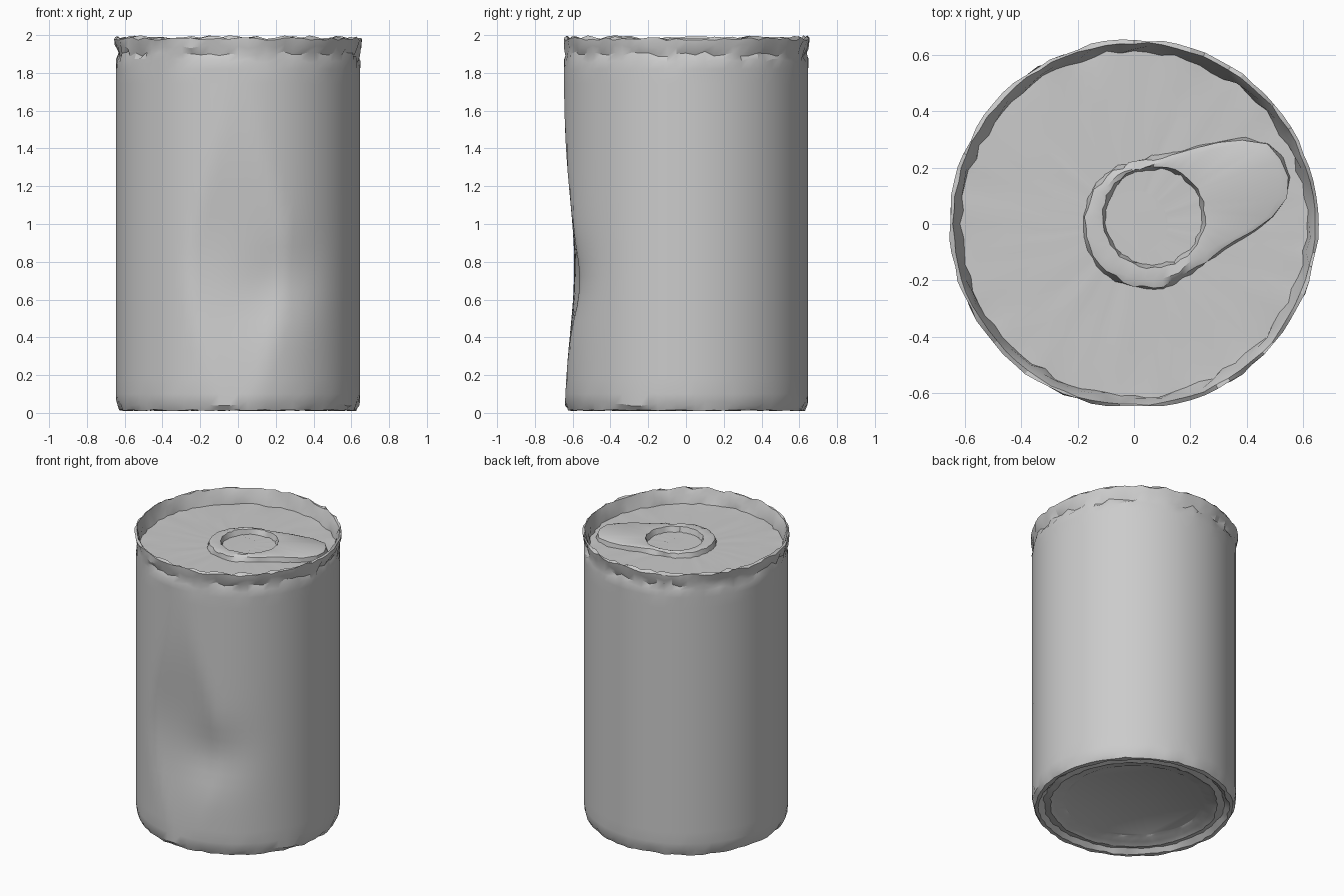
import bpy, bmesh, math, random
from math import sin, cos, pi, exp, radians

random.seed(7)
SIDES = 80
LID_Z = 1.89

cube = bpy.data.objects.get("Cube")
if cube:
    bpy.data.objects.remove(cube, do_unlink=True)

# One plain grey for the whole can
grey = bpy.data.materials.new("tin grey")
grey.use_nodes = True
colour = (0.6, 0.6, 0.6, 1)
grey.diffuse_color = colour
grey.node_tree.nodes["Principled BSDF"].inputs["Base Color"].default_value = colour


def loft(name, rings, cap_start=False, cap_end=False, closed=False):
    """Skin a stack of equal-length vertex rings."""
    bm = bmesh.new()
    loops = [[bm.verts.new(p) for p in ring] for ring in rings]
    pairs = list(zip(loops, loops[1:]))
    if closed:
        pairs.append((loops[-1], loops[0]))
    for a, b in pairs:
        for i in range(len(a)):
            j = (i + 1) % len(a)
            bm.faces.new((a[i], a[j], b[j], b[i]))
    for wanted, loop in ((cap_start, loops[0]), (cap_end, loops[-1])):
        if wanted:
            bm.faces.new(loop)
    bmesh.ops.recalc_face_normals(bm, faces=bm.faces)
    mesh = bpy.data.meshes.new(name)
    bm.to_mesh(mesh)
    bm.free()
    obj = bpy.data.objects.new(name, mesh)
    bpy.context.collection.objects.link(obj)
    mesh.materials.append(grey)
    bpy.ops.object.select_all(action='DESELECT')
    obj.select_set(True)
    bpy.context.view_layer.objects.active = obj
    bpy.ops.object.shade_smooth_by_angle(angle=radians(28))
    return obj


def dented(r, a, z):
    """Flatten the front and press in a soft dent below the middle."""
    x, y = r * cos(a), r * sin(a)
    press = 0.055 * exp(-((z - 0.78) / 0.5) ** 2)
    y = max(y, -0.647 + press) if y < -0.5 else y
    turn = (a - radians(290) - 0.25 * (z - 0.7)) / 0.32
    dent = 0.035 * exp(-turn ** 2 - ((z - 0.68) / 0.2) ** 2)
    return x * (1 - dent / r), y * (1 - dent / r), z


def ring(r, z, rough_r=0.0, rough_z=0.0):
    points = []
    for i in range(SIDES):
        a = 2 * pi * i / SIDES
        rr = r + random.uniform(-rough_r, rough_r)
        points.append(dented(rr, a, z + random.uniform(-rough_z, rough_z)))
    return points


# Can body: stepped base, dented wall, crumpled seam and sunken lid
rings = [ring(0.44, 0.06), ring(0.46, 0.05, 0.006), ring(0.50, 0.045, 0.006),
         ring(0.53, 0.03, 0.008), ring(0.57, 0.04, 0.008),
         ring(0.60, 0.012, 0.008, 0.003), ring(0.625, 0.014, 0.006, 0.004),
         ring(0.642, 0.05, 0.003, 0.015)]
rings += [ring(0.647, 0.1 + 1.72 * k / 22) for k in range(23)]
rings += [ring(0.645, 1.865, 0.004, 0.012), ring(0.636, 1.90, 0.014, 0.015),
          ring(0.65, 1.94, 0.008, 0.014), ring(0.655, 1.98, 0.005, 0.010),
          ring(0.643, 1.988, 0.004, 0.012), ring(0.625, 1.94, 0.008, 0.012),
          ring(0.612, LID_Z, 0.010, 0.004), ring(0.56, LID_Z, 0.006, 0.002)]
rings += [ring(r, LID_Z, 0, 0.002) for r in (0.45, 0.3, 0.12)]
loft("can_body", rings, True, True)

# Pull tab: a ring that widens into a long rounded tongue
HOLE = (0.07, 0.025)
TAB_SIDES = 44


def reach(a):
    """Distance from the hole centre to the tab's outline at angle a."""
    best = 0
    for k in range(31):
        t = k / 30
        dx = 0.05 + 0.35 * t - HOLE[0]
        dy = 0.15 * t - HOLE[1]
        rad = 0.235 - 0.075 * t
        along = dx * cos(a) + dy * sin(a)
        across = dy * cos(a) - dx * sin(a)
        if abs(across) < rad:
            best = max(best, along + math.sqrt(rad ** 2 - across ** 2))
    return best


def tab_ring(radius, z, rough):
    points = []
    for i in range(TAB_SIDES):
        a = 2 * pi * i / TAB_SIDES
        r = radius(a) + random.uniform(-rough, rough)
        points.append((HOLE[0] + r * cos(a), HOLE[1] + r * sin(a),
                       z + random.uniform(-rough, rough) * 0.4))
    return points


loft("pull_tab", [
    tab_ring(reach, LID_Z - 0.01, 0.008),
    tab_ring(lambda a: reach(a) - 0.012, LID_Z + 0.03, 0.008),
    tab_ring(lambda a: reach(a) - 0.035, LID_Z + 0.038, 0.006),
    tab_ring(lambda a: 0.182, LID_Z + 0.035, 0.005),
    tab_ring(lambda a: 0.168, LID_Z - 0.01, 0.006)], closed=True)
